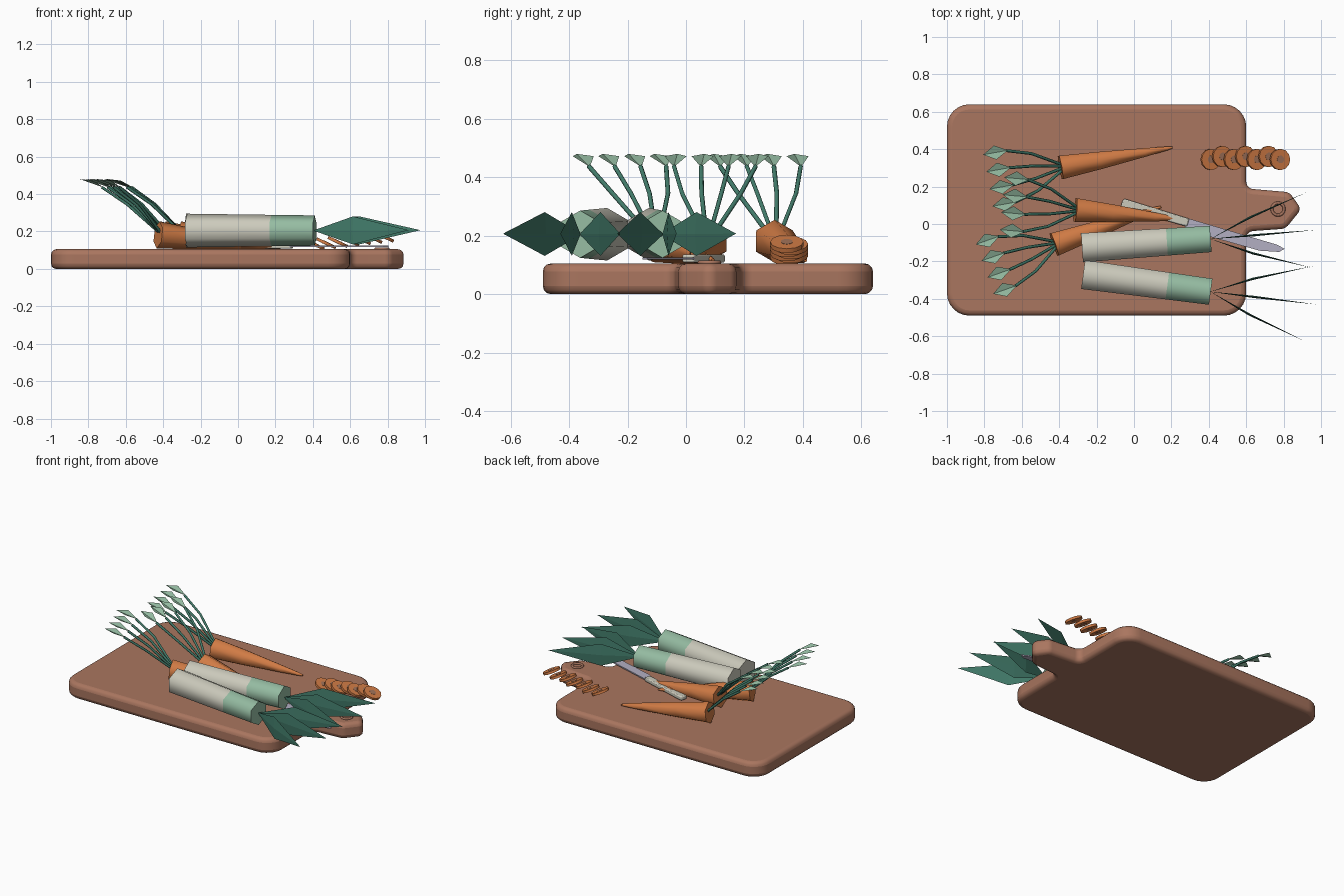
import bpy, bmesh, math
from mathutils import Vector, Matrix

if "Cube" in bpy.data.objects:
    bpy.data.objects.remove(bpy.data.objects["Cube"])

def material(name, r, g, b):
    m = bpy.data.materials.new(name)
    m.diffuse_color = (r, g, b, 1)
    m.use_nodes = True
    m.node_tree.nodes["Principled BSDF"].inputs["Base Color"].default_value = m.diffuse_color
    return m

WOOD = material("wood brown", 0.40, 0.18, 0.115)
ORANGE = material("carrot orange", 0.64, 0.20, 0.06)
CORE = material("carrot core", 0.36, 0.17, 0.10)
WHITE = material("leek white", 0.60, 0.59, 0.50)
PALE = material("pale green", 0.30, 0.50, 0.36)
DARK = material("dark green", 0.055, 0.20, 0.145)
STEEL = material("steel", 0.45, 0.43, 0.54)

def make(name, verts, faces, mats, smooth=None):
    me = bpy.data.meshes.new(name)
    me.from_pydata([tuple(v) for v in verts], [], faces)
    bm = bmesh.new()
    bm.from_mesh(me)
    bmesh.ops.recalc_face_normals(bm, faces=bm.faces)
    bm.to_mesh(me)
    bm.free()
    ob = bpy.data.objects.new(name, me)
    bpy.context.collection.objects.link(ob)
    for m in mats:
        me.materials.append(m)
    if smooth:
        smooth_by_angle(ob, smooth)
    return ob

def smooth_by_angle(ob, degrees):
    bpy.ops.object.select_all(action='DESELECT')
    ob.select_set(True)
    bpy.context.view_layer.objects.active = ob
    bpy.ops.object.shade_smooth_by_angle(angle=math.radians(degrees))

def loft(name, rings, sides, mats, smooth=70):
    """Round body through (centre, radius) rings, with a vertex facing up."""
    axis = (rings[-1][0] - rings[0][0]).normalized()
    side = axis.cross(Vector((0, 0, 1))).normalized()
    up = side.cross(axis)
    verts, faces = [], []
    for c, r in rings:
        for i in range(sides):
            a = math.tau * i / sides
            verts.append(c + r * (math.cos(a) * up + math.sin(a) * side))
    for k in range(len(rings) - 1):
        for i in range(sides):
            j = (i + 1) % sides
            faces.append((k * sides + i, k * sides + j, (k + 1) * sides + j, (k + 1) * sides + i))
    faces += [tuple(range(sides)), tuple(range(len(verts) - sides, len(verts)))]
    return make(name, verts, faces, mats, smooth)

def prism(name, outline, z0, z1, mat):
    n = len(outline)
    verts = [(x, y, z) for z in (z0, z1) for x, y in outline]
    faces = [tuple(range(n)), tuple(range(n, 2 * n))]
    faces += [(i, (i + 1) % n, n + (i + 1) % n, n + i) for i in range(n)]
    return make(name, verts, faces, [mat])

def rounded(corners, steps=6):
    """Fillet each (x, y, radius) corner of an outline."""
    out = []
    for i, (x, y, r) in enumerate(corners):
        p = Vector((x, y))
        a = (Vector(corners[i - 1][:2]) - p).normalized()
        b = (Vector(corners[(i + 1) % len(corners)][:2]) - p).normalized()
        half = a.angle(b) / 2
        c = p + (a + b).normalized() * r / math.sin(half)
        s, e = p + a * r / math.tan(half) - c, p + b * r / math.tan(half) - c
        sweep = math.pi - 2 * half
        for k in range(steps + 1):
            t = k / steps
            v = (s * math.sin((1 - t) * sweep) + e * math.sin(t * sweep)) / math.sin(sweep)
            out.append(tuple(c + v))
    return out

def bevel(ob, width, segments):
    mod = ob.modifiers.new("round edges", 'BEVEL')
    mod.width, mod.segments = width, segments
    mod.limit_method, mod.angle_limit = 'ANGLE', math.radians(50)

# Chopping board with grip, and the rim on the grip
board = prism("chopping_board", rounded([
    (-1, -0.49, 0.12), (0.6, -0.49, 0.12), (0.6, -0.04, 0.04), (0.81, -0.025, 0.06),
    (0.895, 0.08, 0.04), (0.83, 0.17, 0.05), (0.6, 0.19, 0.04), (0.6, 0.64, 0.12),
    (-1, 0.64, 0.12)]), 0, 0.105, WOOD)
bevel(board, 0.028, 3)
smooth_by_angle(board, 40)
bpy.ops.mesh.primitive_torus_add(location=(0.77, 0.08, 0.108), major_radius=0.033,
                                 minor_radius=0.008, major_segments=16, minor_segments=6)
rim = bpy.context.object
rim.name = "grip_hole_rim"
rim.data.materials.append(WOOD)
smooth_by_angle(rim, 80)

# Leeks, each with three upright pointed leaves
def leek(n, start, end, tips):
    a, b = Vector((*start, 0.205)), Vector((*end, 0.205))
    body = loft(f"leek_{n}", [(a, 0.09), (a.lerp(b, 0.66), 0.084), (b, 0.081)], 6, [WHITE, PALE])
    split = a.lerp(b, 0.66).x
    for p in body.data.polygons:
        p.material_index = int(p.center.x > split)
    for k, tip in enumerate(tips):
        t = Vector((*tip, 0.207))
        d = (t - b).normalized()
        s = d.cross(Vector((0, 0, 1)))
        m = b.lerp(t, 0.42) + s * 0.012 * (k - 1)
        up = Vector((0, 0, 0.075))
        verts = [b - d * 0.01, m + up, m + s * 0.006, m - up, m - s * 0.006, t]
        faces = [(e, 1 + i, 1 + (i + 1) % 4) for e in (0, 5) for i in range(4)]
        make(f"leek_{n}_leaf_{k + 1}", verts, faces, [DARK])

leek(1, (-0.278, -0.127), (0.41, -0.08), [(0.927, 0.171), (0.97, -0.032), (0.954, -0.235)])
leek(2, (-0.272, -0.27), (0.41, -0.362), [(0.957, -0.225), (0.976, -0.43), (0.912, -0.626)])

# Carrots, each with four bent stems ending in a small flat leaf
def carrot(n, base, tip):
    a, b = Vector((*base, 0.182)), Vector((*tip, 0.116))
    rings = [(a.lerp(b, t), r) for t, r in
             ((0, 0.073), (0.35, 0.054), (0.75, 0.027), (0.95, 0.012), (1, 0.006))]
    loft(f"carrot_{n}", rings, 6, [ORANGE])
    u = (a - b)
    u.z = 0
    u.normalize()
    v = Vector((-u.y, u.x, 0))

    def at(along, across, z):
        p = a + u * along + v * across
        p.z = z
        return p

    for k, w in enumerate((-0.14, -0.047, 0.047, 0.14)):
        cu = bpy.data.curves.new("stem", 'CURVE')
        cu.dimensions = '3D'
        cu.bevel_depth, cu.bevel_resolution = 0.008, 1
        cu.use_fill_caps = True
        sp = cu.splines.new('POLY')
        sp.points.add(2)
        path = (at(-0.01, w * 0.1, 0.195), at(0.14, w * 0.72, 0.345), at(0.27, w, 0.437))
        for pt, co in zip(sp.points, path):
            pt.co = (*co, 1)
        cu.materials.append(DARK)
        stem = bpy.data.objects.new(f"carrot_{n}_stem_{k + 1}", cu)
        bpy.context.collection.objects.link(stem)
        make(f"carrot_{n}_leaf_{k + 1}",
             [at(0.26, w, 0.435), at(0.33, w + 0.038, 0.472), at(0.395, w, 0.48),
              at(0.33, w - 0.038, 0.472)], [(0, 1, 2), (0, 2, 3)], [PALE])

carrot(1, (-0.393, 0.302), (0.206, 0.409))
carrot(2, (-0.313, 0.075), (0.255, 0.025))
carrot(3, (-0.427, -0.11), (0.145, 0.092))

# Row of leaning carrot slices
for i in range(7):
    c = Vector((0.41 + i * 0.0617, 0.345 if i == 6 else 0.345 + 0.016 * (i % 2), 0.13 + i * 0.007))
    n = Vector((math.sin(math.radians(25)), 0, math.cos(math.radians(25))))
    h = n * 0.008
    loft(f"carrot_slice_{i + 1}", [(c - h, 0.057), (c + h, 0.057)], 12, [ORANGE], 40)
    h = n * 0.009
    loft(f"carrot_slice_core_{i + 1}", [(c - h, 0.021), (c + h, 0.021)], 10, [CORE], 40)

# Knife lying under the vegetables
blade = prism("knife_blade", [(0, -0.025), (0.04, -0.04), (0.42, -0.035), (0.52, -0.012),
                              (0.545, 0.012), (0.5, 0.022), (0, 0.022)], -0.004, 0.004, STEEL)
handle = prism("knife_handle", rounded([(-0.36, -0.026, 0.015), (0.01, -0.022, 0.008),
                                        (0.01, 0.022, 0.008), (-0.36, 0.026, 0.015)], 3),
               -0.014, 0.014, WHITE)
bevel(handle, 0.006, 2)
smooth_by_angle(handle, 40)
for ob in (blade, handle):
    ob.matrix_world = Matrix.Translation((0.28, 0.01, 0.122)) @ Matrix.Rotation(math.radians(-16.5), 4, 'Z')
